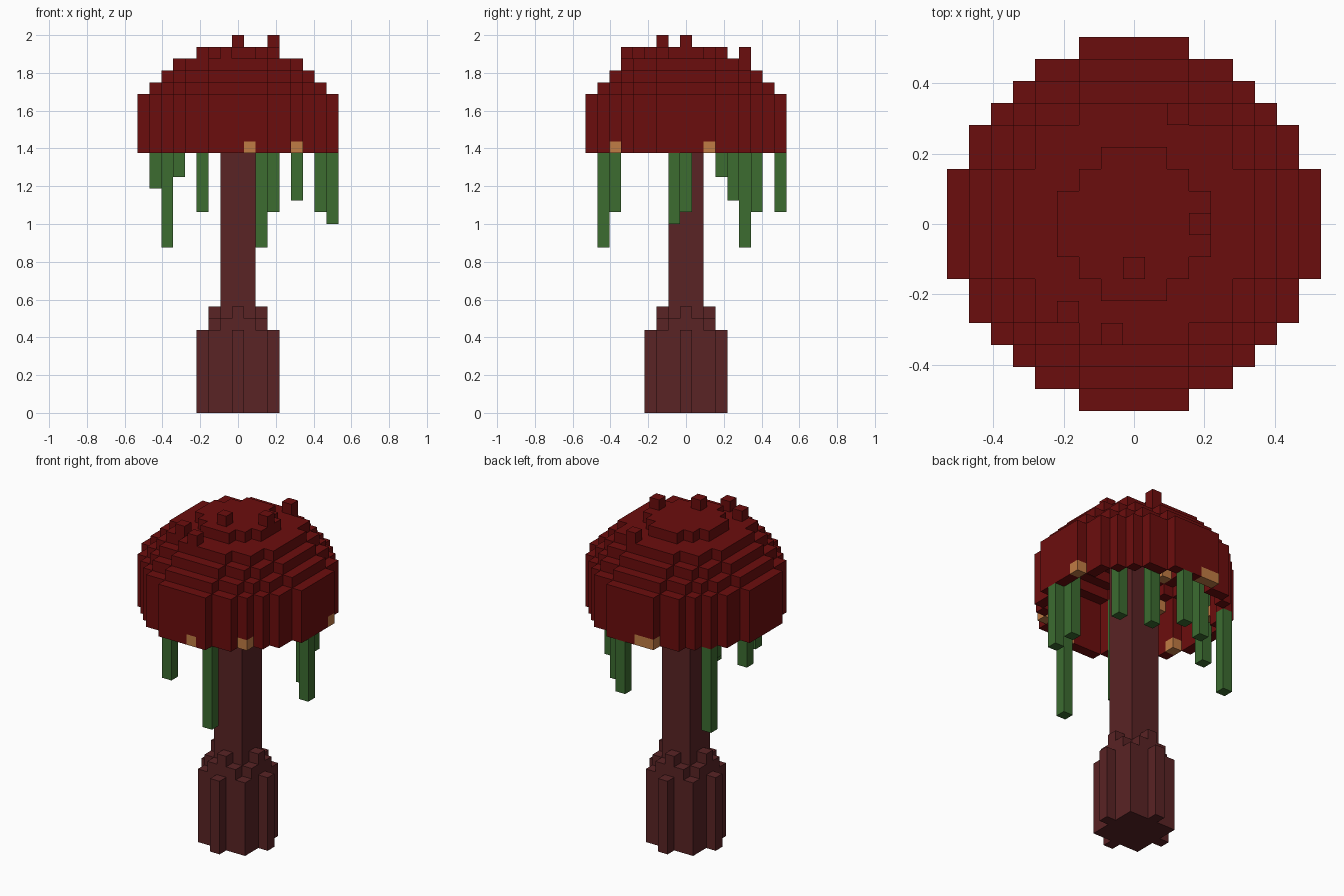
import bpy, bmesh, math
from mathutils import Vector

U = 1 / 16  # size of one block

cube = bpy.data.objects.get("Cube")
if cube:
    bpy.data.objects.remove(cube, do_unlink=True)


def material(name, rgb):
    m = bpy.data.materials.new(name)
    m.use_nodes = True
    m.diffuse_color = (*rgb, 1)
    m.node_tree.nodes["Principled BSDF"].inputs["Base Color"].default_value = (*rgb, 1)
    return m


CAP = material("dark red", (0.148, 0.004, 0.004))
STEM = material("dull maroon", (0.100, 0.017, 0.018))
VINE = material("leaf green", (0.045, 0.150, 0.030))
SPOT = material("warm orange", (0.530, 0.200, 0.058))

DIRS = [Vector(d) for d in ((1, 0, 0), (-1, 0, 0), (0, 1, 0), (0, -1, 0), (0, 0, 1), (0, 0, -1))]


def blocks(name, cells, mat):
    """Skin a set of grid cells with its outer faces only."""
    bm = bmesh.new()
    verts = {}

    def vert(p):
        key = tuple(round(c * 2) for c in p)
        if key not in verts:
            verts[key] = bm.verts.new(p * U)
        return verts[key]

    for c in sorted(cells):
        mid = Vector(c) + Vector((0, 0, 0.5))
        for d in DIRS:
            if tuple(int(a + b) for a, b in zip(c, d)) in cells:
                continue
            u = Vector((d.y, d.z, d.x))
            v = d.cross(u)
            bm.faces.new([vert(mid + (d + u * a + v * b) / 2)
                          for a, b in ((-1, -1), (1, -1), (1, 1), (-1, 1))])
    bmesh.ops.dissolve_limit(bm, angle_limit=math.radians(1), verts=bm.verts[:], edges=bm.edges[:])
    mesh = bpy.data.meshes.new(name)
    bm.to_mesh(mesh)
    bm.free()
    mesh.materials.append(mat)
    ob = bpy.data.objects.new(name, mesh)
    bpy.context.collection.objects.link(ob)
    return ob


def ring(outer, inner, z0, z1):
    """Cells whose squared radius lies above inner and up to outer."""
    span = range(-8, 9)
    return {(x, y, z) for x in span for y in span for z in range(z0, z1)
            if inner < x * x + y * y <= outer}


def column(x, y, z0, z1):
    return {(x, y, z) for z in range(z0, z1)}


# Hollow stepped cap: (squared radius, bottom, top) from the rim to the crown
TIERS = [(68, 22, 27), (53, 27, 28), (41, 28, 29), (32, 29, 30), (10, 30, 31)]
cap = set()
for i, (r2, z0, z1) in enumerate(TIERS):
    inner = TIERS[i + 1][0] if i + 1 < len(TIERS) else -1
    cap |= ring(r2, inner, z0, z1)

# Small knobs on the two upper tiers
cap |= {(3, 0, 31), (0, -2, 31), (-3, -4, 30), (-1, -5, 30), (2, 5, 30)}

# Orange spots set into the rim, and a few on the inside
rim_spots = {(1, -8, 22), (5, -6, 22), (8, 2, 22), (-1, 8, 22), (-2, 8, 22), (-7, -3, 22)}
inner_spots = {(-7, 2, 23), (-6, -4, 26), (-5, -2, 28)}
blocks("cap", cap - rim_spots, CAP)
blocks("cap_spots", rim_spots | inner_spots, SPOT)

# Stem with a thick root that steps in at its top
stem = set()
for x in range(-3, 4):
    for y in range(-3, 4):
        near, far = sorted((abs(x), abs(y)))
        if far <= 1:
            top = 30
        elif far == 2:
            top = 9 - near
        else:
            top = 7 if near == 0 else 0
        stem |= column(x, y, 0, top)
blocks("stem", stem, STEM)

# Vines hang from the cap's underside: (x, y, lower end)
VINES = [(2, -7, 14), (-6, 5, 14), (8, -1, 16), (-3, -6, 17), (3, 6, 17), (7, 0, 17),
         (1, 8, 17), (5, 4, 18), (-7, 1, 19), (-5, 3, 20)]
for n, (x, y, z) in enumerate(VINES, 1):
    ceiling = max(z0 for r2, z0, _ in TIERS if x * x + y * y <= r2)
    blocks(f"vine_{n}", column(x, y, z, ceiling), VINE)
